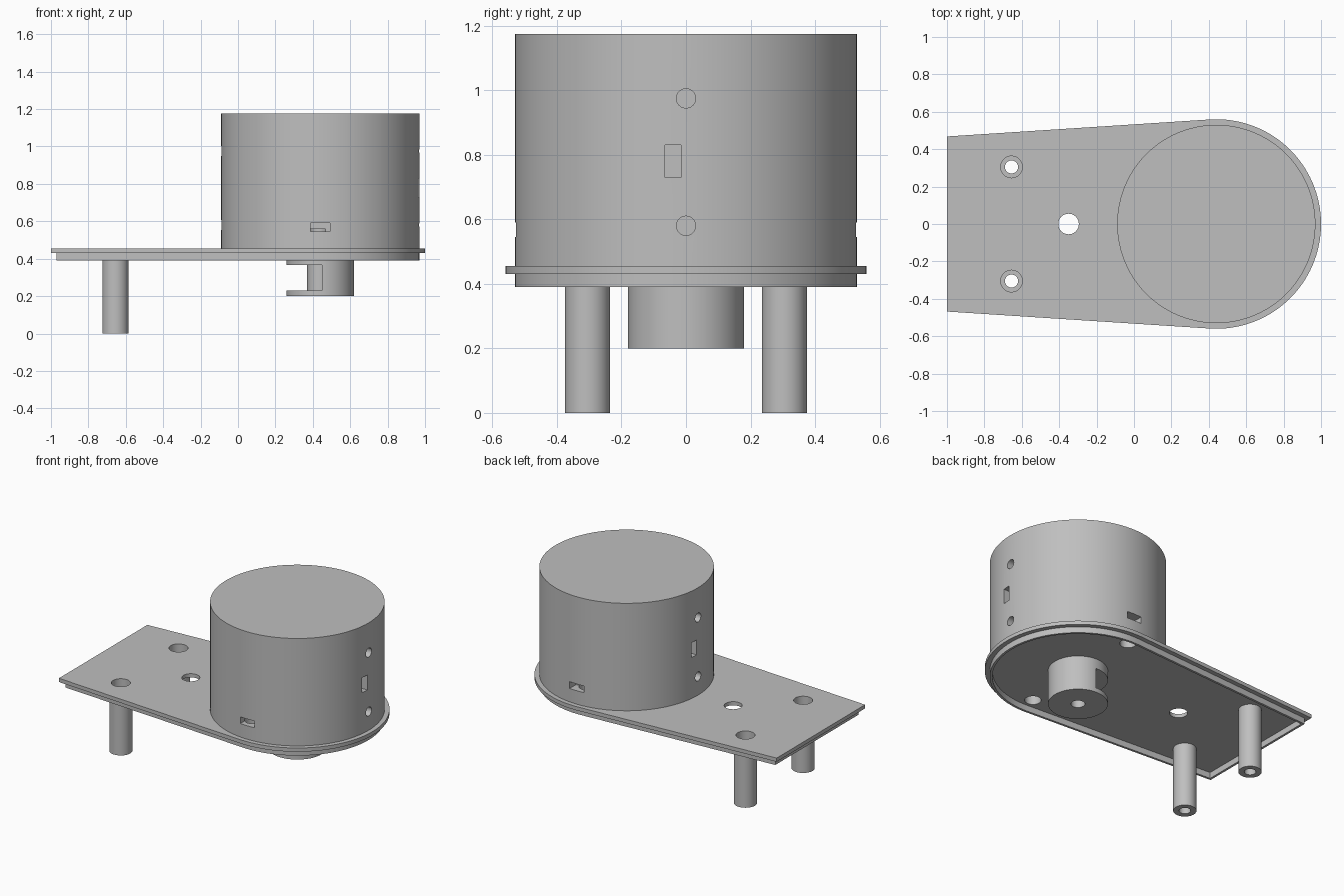
import bpy, bmesh, math
from mathutils import Vector

old = bpy.data.objects.get("Cube")
if old:
    bpy.data.objects.remove(old, do_unlink=True)

grey = bpy.data.materials.new("plain_grey")
grey.use_nodes = True
GREY = (0.52, 0.52, 0.52, 1)
grey.diffuse_color = GREY
grey.node_tree.nodes["Principled BSDF"].inputs["Base Color"].default_value = GREY

CX = 0.44        # axis shared by drum, plate end and hub
PLATE_R = 0.56
DRUM_R = 0.53


def prism(name, outline, z0, z1):
    """Extrude a flat outline from z0 up to z1."""
    bm = bmesh.new()
    face = bm.faces.new([bm.verts.new((x, y, z0)) for x, y in outline])
    top = bmesh.ops.extrude_face_region(bm, geom=[face])
    verts = [v for v in top["geom"] if isinstance(v, bmesh.types.BMVert)]
    bmesh.ops.translate(bm, verts=verts, vec=(0, 0, z1 - z0))
    bmesh.ops.recalc_face_normals(bm, faces=bm.faces)
    mesh = bpy.data.meshes.new(name)
    bm.to_mesh(mesh)
    bm.free()
    mesh.materials.append(grey)
    obj = bpy.data.objects.new(name, mesh)
    bpy.context.collection.objects.link(obj)
    return obj


def cylinder(name, x, y, r, z0, z1, sides=40):
    steps = [2 * math.pi * i / sides for i in range(sides)]
    return prism(name, [(x + r * math.cos(a), y + r * math.sin(a)) for a in steps], z0, z1)


def box(name, x0, x1, y0, y1, z0, z1):
    return prism(name, [(x0, y0), (x1, y0), (x1, y1), (x0, y1)], z0, z1)


def cross_hole(name, x, y, z, r, depth):
    """Round cutter lying along x."""
    obj = cylinder(name, 0, 0, r, -depth, depth, 24)
    obj.rotation_euler.y = math.pi / 2
    obj.location = (x, y, z)
    return obj


def plate_outline(inset):
    """Rounded end tapering along tangents to a straight end."""
    r, end = PLATE_R - inset, -1 + inset
    lean = math.radians(3.7)
    half = math.pi / 2 + lean
    pts = [(CX + r * math.cos(a), r * math.sin(a))
           for a in (-half + 2 * half * i / 64 for i in range(65))]
    y_end = r / math.cos(lean) - (CX - end) * math.tan(lean)
    return pts + [(end, y_end), (end, -y_end)]


def cut(target, cutters):
    for c in cutters:
        mod = target.modifiers.new("cut", "BOOLEAN")
        mod.operation = "DIFFERENCE"
        mod.solver = "EXACT"
        mod.object = c
    bpy.context.view_layer.update()
    deps = bpy.context.evaluated_depsgraph_get()
    mesh = bpy.data.meshes.new_from_object(target.evaluated_get(deps))
    target.modifiers.clear()
    target.data = mesh


# Cutters shared between parts
post_spots = [(-0.655, 0.305 * s) for s in (-1, 1)]
bores = [cylinder("bore_cutter", x, y, 0.058, 0.1, 0.6) for x, y in post_spots]
pins = [cylinder("pin_cutter", x, y, 0.035, -0.1, 0.6) for x, y in post_spots]
screw_pits = [cylinder("pit_cutter", CX - 0.02, 0.445 * s, 0.05, 0.35, 0.56) for s in (-1, 1)]
axle_bore = cylinder("axle_bore_cutter", CX, 0, 0.042, 0.1, 0.34)
cable_hole = cylinder("cable_hole_cutter", -0.35, 0, 0.055, 0.3, 0.6)

# Base plate with a thin locating rim beneath
plate = prism("base_plate", plate_outline(0), 0.43, 0.455)
cut(plate, bores + screw_pits + [cable_hole])

rim = prism("locating_rim", plate_outline(0.03), 0.39, 0.435)
rim_core = prism("rim_cutter", plate_outline(0.045), 0.3, 0.5)
cut(rim, [rim_core])

# Drum housing with ports on four sides
drum = cylinder("drum_housing", CX, 0, DRUM_R, 0.44, 1.175, 96)
ports = []
for s in (-1, 1):
    x = CX + s * DRUM_R
    ports += [cross_hole("port_cutter", x, 0, z, 0.03, 0.06) for z in (0.58, 0.975)]
    ya, yb = sorted((-0.065 * s, -0.015 * s))
    ports.append(box("switch_cutter", x - 0.06, x + 0.06, ya, yb, 0.73, 0.83))
    ports.append(box("slot_cutter", CX - 0.053, CX + 0.053,
                     s * DRUM_R - 0.07, s * DRUM_R + 0.07, 0.545, 0.59))
cut(drum, ports + screw_pits)

# Hub under the drum, opened on one half around its axle
hub = cylinder("hub", CX, 0, 0.18, 0.2, 0.435, 64)
hub_gap = box("hub_gap_cutter", 0.2, 0.45, -0.3, 0.3, 0.23, 0.365)
cut(hub, [hub_gap, axle_bore])
axle = cylinder("hub_axle", CX, 0, 0.07, 0.22, 0.38)
cut(axle, [axle_bore])

# Hollow support posts
posts = []
for (x, y), bore, pin in zip(post_spots, bores, pins):
    post = cylinder("support_post", x, y, 0.07, 0, 0.44)
    cut(post, [bore, pin])
    posts.append(post)

# Remove cutters, then shade
parts = [plate, rim, drum, hub, axle] + posts
for c in bores + pins + screw_pits + ports + [axle_bore, cable_hole, rim_core, hub_gap]:
    bpy.data.objects.remove(c, do_unlink=True)
bpy.ops.object.select_all(action="DESELECT")
for p in parts:
    p.select_set(True)
bpy.context.view_layer.objects.active = plate
bpy.ops.object.shade_smooth_by_angle(angle=math.radians(30))
